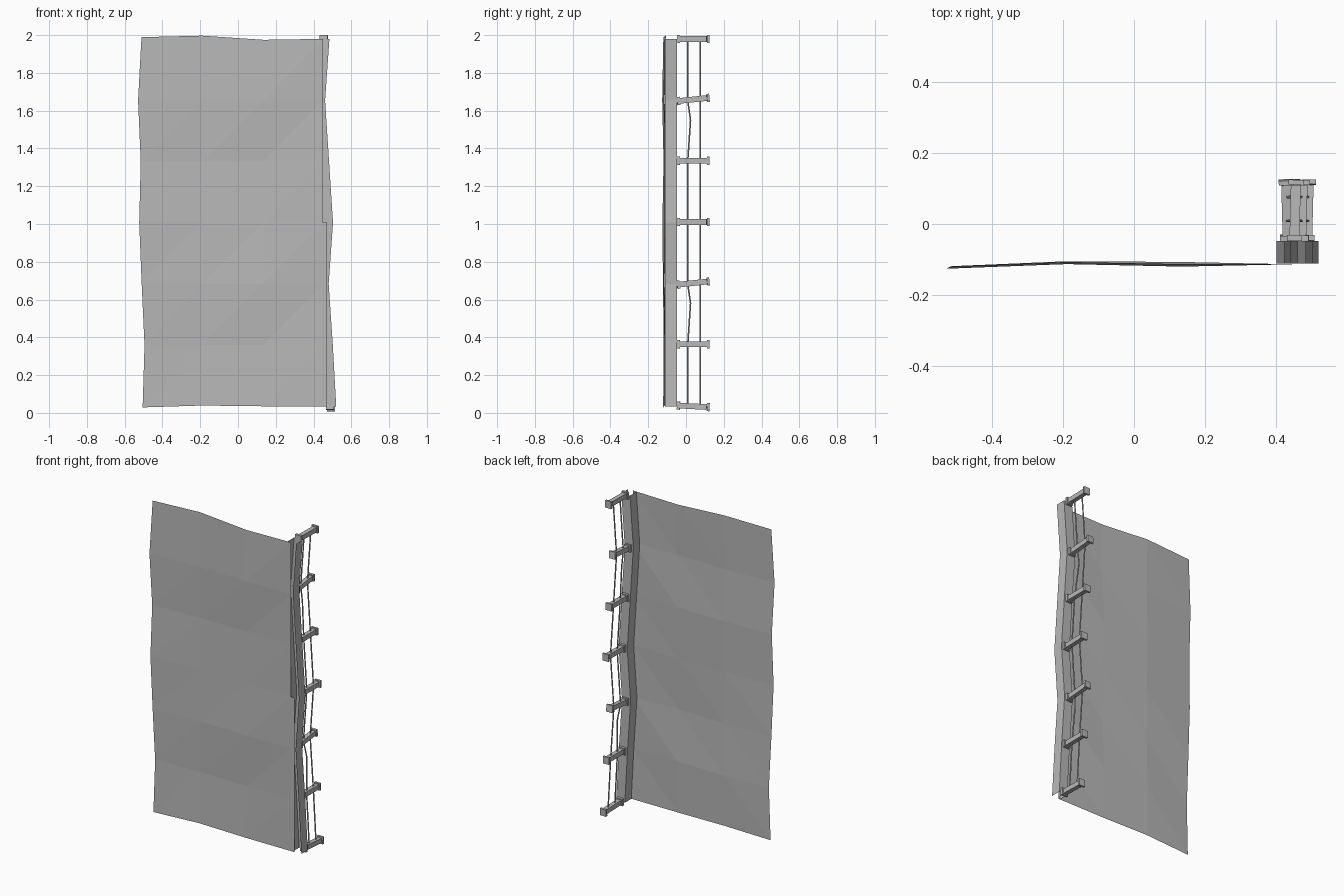
import bpy, bmesh, math
from mathutils import Vector, Matrix

old = bpy.data.objects.get("Cube")
if old:
    bpy.data.objects.remove(old, do_unlink=True)

steel = bpy.data.materials.new("grey_steel")
steel.use_nodes = True
GREY = (0.48, 0.48, 0.48, 1)
steel.diffuse_color = GREY
steel.node_tree.nodes["Principled BSDF"].inputs["Base Color"].default_value = GREY


def make_object(name, bm):
    mesh = bpy.data.meshes.new(name)
    bm.to_mesh(mesh)
    bm.free()
    mesh.materials.append(steel)
    obj = bpy.data.objects.new(name, mesh)
    bpy.context.collection.objects.link(obj)
    return obj


def skin(bm, grid, split=False):
    """Faces between neighbouring rows of points."""
    rows = [[bm.verts.new(p) for p in row] for row in grid]
    for low, high in zip(rows, rows[1:]):
        for i in range(len(low) - 1):
            a, b, c, d = low[i], low[i + 1], high[i + 1], high[i]
            if split:
                bm.faces.new((a, b, c))
                bm.faces.new((a, c, d))
            else:
                bm.faces.new((a, b, c, d))


def add_box(bm, centre, size, turn):
    m = turn @ Matrix.Translation(centre) @ Matrix.Diagonal((*size, 1))
    bmesh.ops.create_cube(bm, size=1, matrix=m)


# Shared levels, from the bottom up
LEVELS = [0.035 + 0.324 * i for i in range(7)]
POST_EDGE = [0.52, 0.502, 0.48, 0.503, 0.482, 0.461, 0.484]
POST_W, POST_FRONT, POST_BACK = 0.06, -0.112, -0.048

# Dented wall sheet
left_x = [-0.505, -0.495, -0.51, -0.523, -0.515, -0.529, -0.511]
dents = [(-0.121, -0.112, -0.114),
         (-0.118, -0.105, -0.107),
         (-0.122, -0.113, -0.120),
         (-0.125, -0.110, -0.112),
         (-0.119, -0.105, -0.107),
         (-0.126, -0.113, -0.120),
         (-0.120, -0.107, -0.113)]
grid = []
for z, x, ys in zip(LEVELS, left_x, dents):
    grid.append([Vector((px, py, z)) for px, py in
                 zip((x, -0.19, 0.135, 0.45), (*ys, -0.1135))])
for i, dz in enumerate((-0.006, 0.004, 0.0, 0.0)):
    grid[0][i].z += dz
for i, dz in enumerate((0.01, 0.018, -0.004, 0.001)):
    grid[-1][i].z += dz
bm = bmesh.new()
skin(bm, grid, split=True)
# Lower half is slightly wider
skin(bm, [[(0.45, -0.1135, z), (0.472, -0.1135, z)] for z in (LEVELS[0], LEVELS[3])])
make_object("wall_sheet", bm)

# Bent channel post, open towards the front
bm = bmesh.new()
skin(bm, [[(x, POST_FRONT, z), (x, POST_BACK, z),
           (x - POST_W, POST_BACK, z), (x - POST_W, POST_FRONT, z)]
          for x, z in zip(POST_EDGE, LEVELS)])
make_object("channel_post", bm)

# Brackets: a narrow arm with a plate at each end
tilts = [-3, 0, 6, 0, 0, 6, 0]
for i, (edge, z, tilt) in enumerate(zip(POST_EDGE, LEVELS, tilts)):
    turn = (Matrix.Translation((edge - POST_W / 2, 0.035, z + 0.004 * (i not in (0, 6))))
            @ Matrix.Rotation(math.radians(tilt), 4, "X")
            @ Matrix.Rotation(math.radians((i % 3 - 1) * 1.5), 4, "Z"))
    bm = bmesh.new()
    add_box(bm, (0, 0, 0), (0.028, 0.15, 0.03), turn)
    add_box(bm, (0, -0.075, 0), (0.042, 0.016, 0.044), turn)
    add_box(bm, (0, 0.083, 0), (0.042, 0.013, 0.044), turn)
    make_object(f"bracket_{i + 1}", bm)


# Wires running through the brackets
def wire(name, y, radius, kinks):
    points = [(x - POST_W / 2, y, z) for x, z in zip(POST_EDGE, LEVELS)]
    points += [(x, y + 0.015, z) for x, z in kinks]
    points.sort(key=lambda p: p[2])
    curve = bpy.data.curves.new(name, "CURVE")
    curve.dimensions = "3D"
    curve.bevel_depth = radius
    curve.bevel_resolution = 1
    curve.use_fill_caps = True
    spline = curve.splines.new("POLY")
    spline.points.add(len(points) - 1)
    for target, p in zip(spline.points, points):
        target.co = (*p, 1)
    curve.materials.append(steel)
    bpy.context.collection.objects.link(bpy.data.objects.new(name, curve))


wire("inner_wire", 0.009, 0.004, [(0.462, 0.58), (0.432, 1.55)])
wire("outer_wire", 0.076, 0.004, [])
